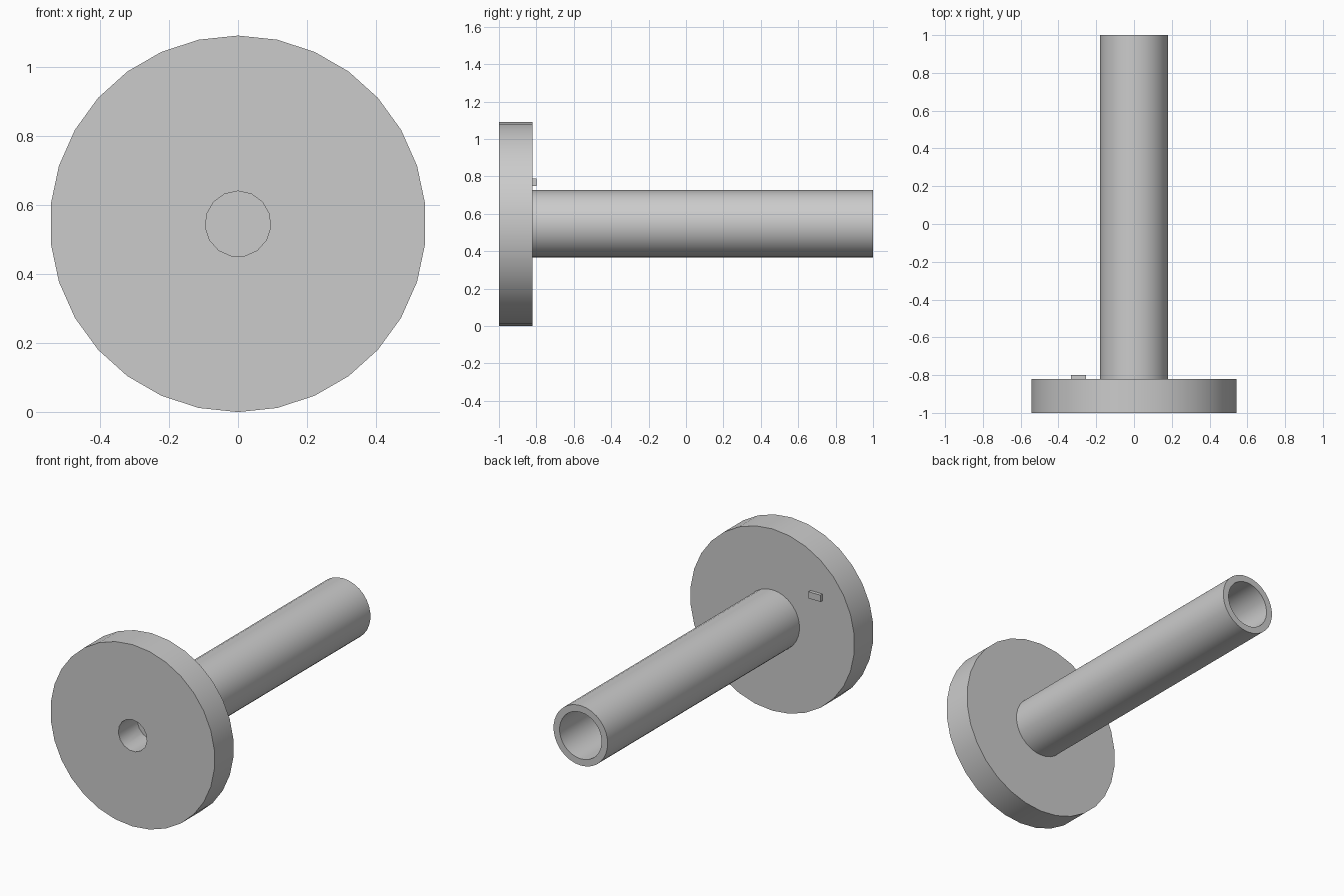
import bpy
import bmesh
from math import radians
from mathutils import Matrix, Vector

if "Cube" in bpy.data.objects:
    bpy.data.objects.remove(bpy.data.objects["Cube"], do_unlink=True)

AXIS_Z = 0.546      # height of the shared axis
FRONT = -1.0
FLANGE_BACK = -0.82
BACK = 1.0

grey = bpy.data.materials.new("light grey")
grey.use_nodes = True
grey.diffuse_color = (0.6, 0.6, 0.6, 1)
grey.node_tree.nodes["Principled BSDF"].inputs["Base Color"].default_value = (0.6, 0.6, 0.6, 1)


def make_object(name, bm):
    mesh = bpy.data.meshes.new(name)
    bm.to_mesh(mesh)
    bm.free()
    mesh.materials.append(grey)
    obj = bpy.data.objects.new(name, mesh)
    bpy.context.collection.objects.link(obj)
    return obj


def activate(obj):
    bpy.ops.object.select_all(action='DESELECT')
    obj.select_set(True)
    bpy.context.view_layer.objects.active = obj


def cylinder(name, radius, y0, y1, sides):
    """Closed cylinder along y with a corner at the top."""
    bm = bmesh.new()
    place = Matrix.Translation((0, (y0 + y1) / 2, AXIS_Z)) @ Matrix.Rotation(radians(90), 4, 'X')
    bmesh.ops.create_cone(bm, cap_ends=True, segments=sides, radius1=radius,
                          radius2=radius, depth=y1 - y0, matrix=place)
    return make_object(name, bm)


def drill(obj, radius, y0, y1, sides):
    """Cut a round hole along y, then smooth the curved walls."""
    cutter = cylinder("hole_cutter", radius, y0, y1, sides)
    cutter.hide_render = True
    cut = obj.modifiers.new("hole", 'BOOLEAN')
    cut.operation = 'DIFFERENCE'
    cut.solver = 'EXACT'
    cut.object = cutter
    activate(obj)
    bpy.ops.object.modifier_apply(modifier=cut.name)
    bpy.data.objects.remove(cutter, do_unlink=True)
    bpy.ops.object.shade_smooth_by_angle(angle=radians(30))


# Round flange with a small centre hole
flange = cylinder("flange", AXIS_Z, FRONT, FLANGE_BACK, 30)
drill(flange, 0.095, FRONT - 0.1, FLANGE_BACK + 0.1, 15)

# Hollow shaft, open at the back and closed against the flange
shaft = cylinder("shaft", 0.18, FLANGE_BACK, BACK, 30)
drill(shaft, 0.14, FLANGE_BACK + 0.02, BACK + 0.1, 30)

# Small locating key on the back of the flange
bm = bmesh.new()
bmesh.ops.create_cube(bm, size=1)
bmesh.ops.scale(bm, vec=Vector((0.08, 0.03, 0.04)), verts=bm.verts)
bmesh.ops.translate(bm, vec=Vector((-0.293, FLANGE_BACK + 0.005, 0.77)), verts=bm.verts)
make_object("locating_key", bm)
